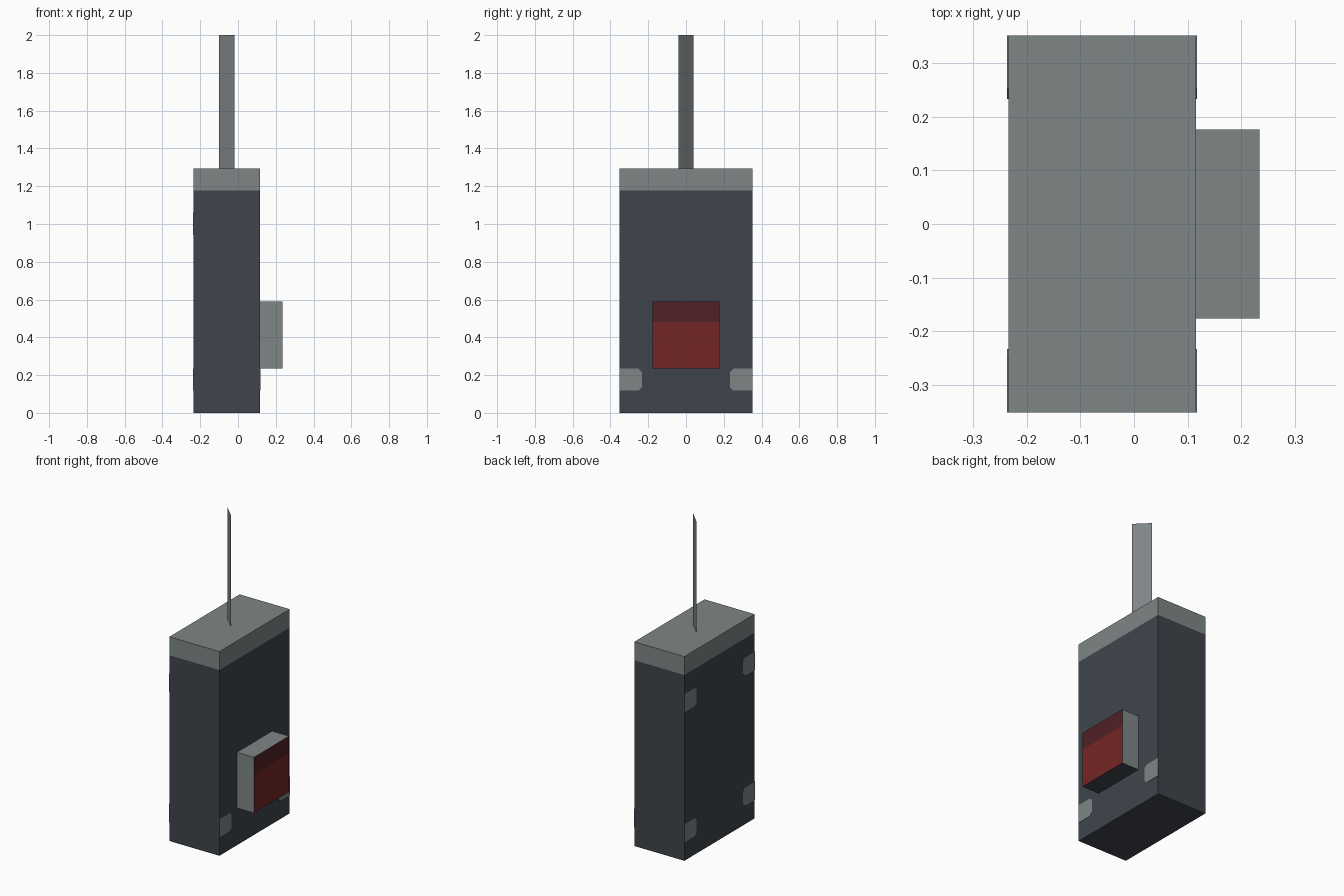
import bpy, bmesh
from mathutils import Vector

if "Cube" in bpy.data.objects:
    bpy.data.objects.remove(bpy.data.objects["Cube"])


def material(name, rgb):
    m = bpy.data.materials.new(name)
    m.diffuse_color = (*rgb, 1)
    m.use_nodes = True
    m.node_tree.nodes["Principled BSDF"].inputs["Base Color"].default_value = m.diffuse_color
    return m


GREY = material("mid_grey", (0.21, 0.235, 0.24))
DARK = material("dark_slate", (0.05, 0.06, 0.073))
RED = material("red", (0.175, 0.019, 0.019))
DARK_RED = material("dark_red", (0.085, 0.015, 0.018))


def finish(name, bm, mats, rule=lambda c, n: 0):
    """Turn a bmesh into an object, choosing each face's material by rule."""
    bm.normal_update()
    for f in bm.faces:
        f.material_index = rule(f.calc_center_median(), f.normal)
    me = bpy.data.meshes.new(name)
    bm.to_mesh(me)
    bm.free()
    for m in mats:
        me.materials.append(m)
    ob = bpy.data.objects.new(name, me)
    bpy.context.collection.objects.link(ob)
    return ob


def box(lo, hi, cut_z):
    """Box between two corners with an edge loop cut at height cut_z."""
    bm = bmesh.new()
    bmesh.ops.create_cube(bm, size=1)
    lo, hi = Vector(lo), Vector(hi)
    for v in bm.verts:
        v.co = [(l + h) / 2 + c * (h - l) for l, h, c in zip(lo, hi, v.co)]
    bmesh.ops.bisect_plane(bm, geom=bm.verts[:] + bm.edges[:] + bm.faces[:],
                           plane_co=(0, 0, cut_z), plane_no=(0, 0, 1))
    return bm


X0, X1, W, TOP, BAND = -0.235, 0.116, 0.352, 1.295, 1.178

# Main case with a lighter band round the top
finish("case", box((X0, -W, 0), (X1, W, TOP), BAND), [DARK, GREY],
       lambda c, n: int(c.z > BAND))


# Control box: red face with a darker upper strip, dark underside
def control_rule(c, n):
    if n.x > 0.5:
        return 3 if c.z > 0.48 else 2
    return 1 if n.z < -0.5 else 0


finish("control_box", box((X1, -0.177, 0.236), (0.235, 0.177, 0.589), 0.48),
       [GREY, DARK, RED, DARK_RED], control_rule)


# Corner plates: thin tabs with clipped inner corners
def corner_plate(name, x, out, side, z):
    yi, h, c = 0.234, 0.117, 0.018
    outline = [(W, z), (W, z + h), (yi + c, z + h), (yi, z + h - c),
               (yi, z + c), (yi + c, z)]
    bm = bmesh.new()
    face = bm.faces.new([bm.verts.new((x, side * y, zz)) for y, zz in outline])
    ext = bmesh.ops.extrude_face_region(bm, geom=[face])["geom"]
    for v in ext:
        if isinstance(v, bmesh.types.BMVert):
            v.co.x += out * 0.002
    bmesh.ops.recalc_face_normals(bm, faces=bm.faces)
    finish(name, bm, [GREY])


for side, label in ((-1, "front"), (1, "back")):
    corner_plate(f"right_lower_plate_{label}", X1, 1, side, 0.118)
    corner_plate(f"left_lower_plate_{label}", X0, -1, side, 0.118)
    corner_plate(f"left_upper_plate_{label}", X0, -1, side, 0.943)

# Antenna: a single flat strip standing diagonally on the case
bm = bmesh.new()
cx, r = -0.06, 0.041
bm.faces.new([bm.verts.new(p) for p in (
    (cx + r, -r, TOP), (cx - r, r, TOP), (cx - r, r, 2), (cx + r, -r, 2))][::-1])
finish("antenna", bm, [GREY])
